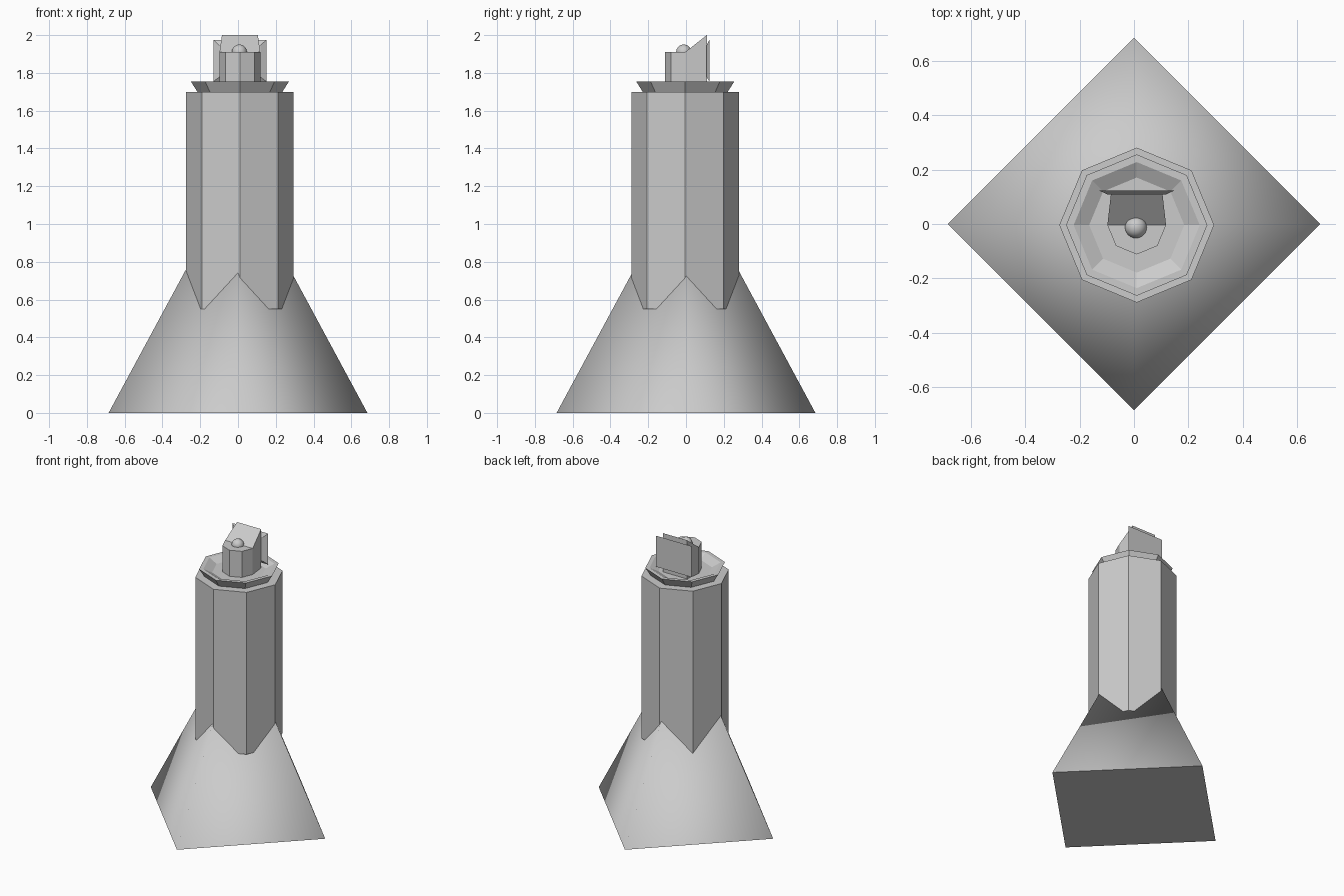
import bpy, bmesh, math

if "Cube" in bpy.data.objects:
    bpy.data.objects.remove(bpy.data.objects["Cube"])

CX, CY = 0.01, -0.004  # axis of the column, slightly off the base centre


def ring(r, z, n=8, cx=CX, cy=CY):
    return [(cx + r * math.cos(2 * math.pi * i / n),
             cy + r * math.sin(2 * math.pi * i / n), z) for i in range(n)]


def loft(name, rings):
    """Closed solid skinned through rings of equal point count."""
    bm = bmesh.new()
    loops = [[bm.verts.new(p) for p in r] for r in rings]
    n = len(loops[0])
    for a, b in zip(loops, loops[1:]):
        for i in range(n):
            j = (i + 1) % n
            bm.faces.new((a[i], a[j], b[j], b[i]))
    bm.faces.new(loops[0][::-1])
    bm.faces.new(loops[-1])
    bmesh.ops.recalc_face_normals(bm, faces=bm.faces)
    me = bpy.data.meshes.new(name)
    bm.to_mesh(me)
    bm.free()
    ob = bpy.data.objects.new(name, me)
    bpy.context.collection.objects.link(ob)
    return ob


# Four-sided base with smoothed flanks
bpy.ops.mesh.primitive_cone_add(vertices=4, radius1=0.685, radius2=0,
                                depth=1.27, location=(0, 0, 0.635))
base = bpy.context.object
base.name = "base"
for p in base.data.polygons:
    p.use_smooth = p.normal.z > -0.9

# Octagonal column
loft("column", [ring(0.285, 0.55), ring(0.285, 1.70)])

# Flared collar with a shallow dish
loft("collar", [ring(0.222, 1.695), ring(0.26, 1.755),
                ring(0.232, 1.755), ring(0.175, 1.725)])

# Head: octagon whose back is pulled square and raised to a ramp
low = ring(0.108, 1.72)
top = ring(0.108, 1.91)
for i, x in ((1, 0.095), (2, 0.0), (3, -0.095)):
    low[i] = (CX + x, 0.11, 1.72)
    top[i] = (CX + x, 0.11, 2.0)
head = loft("head", [low, top])
# Split the top cap into a flat front and a rising back
bm = bmesh.new()
bm.from_mesh(head.data)
bm.verts.ensure_lookup_table()
bmesh.ops.connect_verts(bm, verts=[bm.verts[8], bm.verts[12]])
bm.to_mesh(head.data)
bm.free()


# Flared plate on the back of the head
def plate_rect(half, z0, z1, y):
    return [(CX - half, y, z0), (CX + half, y, z0),
            (CX + half, y, z1), (CX - half, y, z1)]


loft("back_plate", [plate_rect(0.108, 1.778, 1.945, 0.109),
                    plate_rect(0.14, 1.755, 1.975, 0.124)])

# Round button
bpy.ops.mesh.primitive_uv_sphere_add(segments=24, ring_count=16, radius=0.04,
                                     location=(0.007, -0.012, 1.91))
bpy.context.object.name = "button"
bpy.ops.object.shade_smooth()
